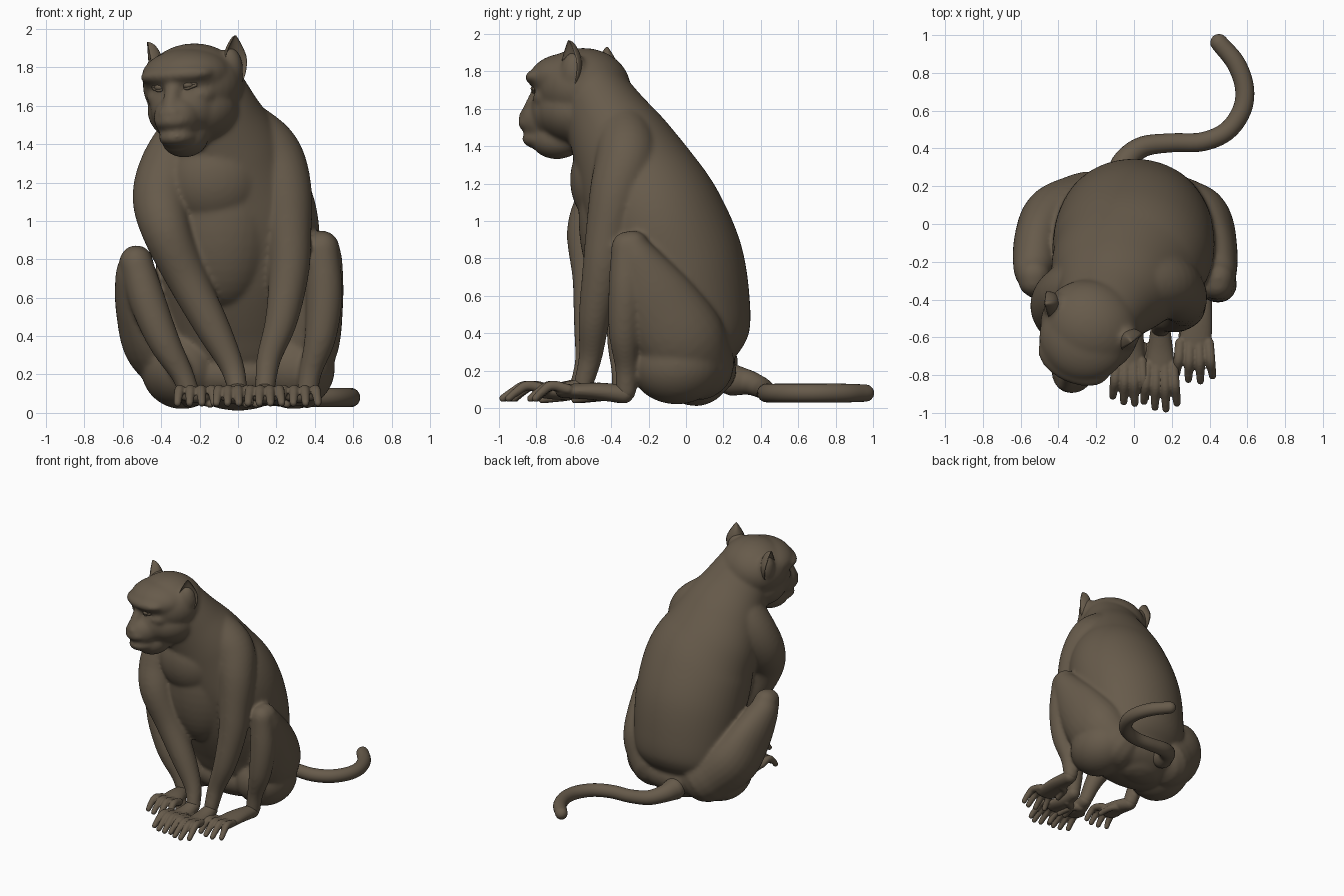
import bpy, bmesh, math
from mathutils import Vector, Matrix

cube = bpy.data.objects.get("Cube")
if cube:
    bpy.data.objects.remove(cube)

fur = bpy.data.materials.new("brown_fur")
fur.use_nodes = True
fur.diffuse_color = (0.135, 0.104, 0.07, 1)
fur.node_tree.nodes["Principled BSDF"].inputs["Base Color"].default_value = fur.diffuse_color


def finish(bm, name, voxel=0, smooth=6):
    """Turn a bmesh into a smooth object, optionally fused into one skin."""
    bmesh.ops.recalc_face_normals(bm, faces=bm.faces)
    mesh = bpy.data.meshes.new(name)
    bm.to_mesh(mesh)
    bm.free()
    mesh.materials.append(fur)
    for p in mesh.polygons:
        p.use_smooth = True
    ob = bpy.data.objects.new(name, mesh)
    bpy.context.collection.objects.link(ob)
    if voxel:
        rm = ob.modifiers.new("fuse", 'REMESH')
        rm.mode = 'VOXEL'
        rm.voxel_size = voxel
        rm.use_smooth_shade = True
        sm = ob.modifiers.new("soften", 'SMOOTH')
        sm.factor = 0.5
        sm.iterations = smooth
    return ob


def blob(bm, loc, radii, frame=Matrix()):
    m = frame @ Matrix.Translation(loc) @ Matrix.Diagonal((*radii, 1))
    return bmesh.ops.create_uvsphere(bm, u_segments=32, v_segments=20, radius=1, matrix=m)["verts"]


def tube(bm, pts, side=(1, 0, 0), sides=24, steps=5):
    """Loft ellipses (x, y, z, side radius, other radius) along a smooth path."""
    pts = [Vector(p if len(p) == 5 else (*p, p[3])) for p in pts]
    ext = [2 * pts[0] - pts[1]] + pts + [2 * pts[-1] - pts[-2]]
    path = []
    for i in range(1, len(ext) - 2):
        a, b, c, d = ext[i - 1:i + 3]
        for k in range(steps):
            t = k / steps
            path.append(0.5 * (2 * b + (c - a) * t + (2 * a - 5 * b + 4 * c - d) * t * t
                               + (3 * b - a - 3 * c + d) * t ** 3))
    path.append(pts[-1])
    rings = []
    for i, p in enumerate(path):
        lo, hi = path[max(i - 1, 0)], path[min(i + 1, len(path) - 1)]
        tan = (Vector(hi[:3]) - Vector(lo[:3])).normalized()
        rings.append((Vector(p[:3]), tan, p[3], p[4]))

    def dome(ring, sign):  # rounded end
        c, t, a, b = ring
        return [(c + t * sign * min(a, b) * math.sin(q), t, a * math.cos(q), b * math.cos(q))
                for q in (0.4, 0.8, 1.15, 1.45)]
    rings = dome(rings[0], -1)[::-1] + rings + dome(rings[-1], 1)
    loops = []
    for c, t, a, b in rings:
        s = Vector(side)
        s = (s - t * s.dot(t)).normalized()
        u = t.cross(s)
        loops.append([bm.verts.new(c + s * a * math.cos(q) + u * b * math.sin(q))
                      for q in (2 * math.pi * k / sides for k in range(sides))])
    for l0, l1 in zip(loops, loops[1:]):
        for k in range(sides):
            n = (k + 1) % sides
            bm.faces.new((l0[k], l0[n], l1[n], l1[k]))
    bm.faces.new(loops[0][::-1])
    bm.faces.new(loops[-1])


# Torso and neck, from seat to nape
body = bmesh.new()
tube(body, [(0, .05, .21, .29, .2), (0, .03, .32, .37, .3), (0, 0, .5, .4, .35),
            (0, -.07, .75, .425, .385), (-.01, -.16, 1.0, .425, .37), (-.06, -.25, 1.2, .385, .33),
            (-.1, -.335, 1.38, .33, .28), (-.15, -.42, 1.54, .27, .23), (-.2, -.49, 1.68, .235, .19)],
     sides=56, steps=8)
blob(body, (-.08, -.34, 1.02), (.28, .235, .48))        # belly
blob(body, (-.12, -.42, 1.22), (.26, .2, .26))          # chest
blob(body, (0, .0, .2), (.42, .27, .175))               # seat

# Shoulders running from the neck into the arms
tube(body, [(-.14, -.42, 1.56, .16), (.04, -.34, 1.46, .16), (.17, -.32, 1.34, .165), (.24, -.37, 1.16, .145),
            (.265, -.42, .93, .118), (.265, -.45, .73, .105), (.225, -.49, .48, .085),
            (.16, -.51, .28, .064), (.14, -.55, .12, .052)], side=(0, 1, 0))
tube(body, [(-.18, -.42, 1.52, .16), (-.28, -.36, 1.4, .16), (-.36, -.38, 1.26, .16), (-.4, -.44, 1.11, .15),
            (-.37, -.51, .94, .128), (-.265, -.5, .7, .108), (-.13, -.51, .44, .09),
            (-.035, -.53, .25, .065), (0, -.57, .12, .052)], side=(0, 1, 0))

# Thighs, buttocks and shins
tube(body, [(.22, .06, .24, .2, .2), (.34, -.03, .37, .19, .24), (.42, -.15, .58, .13, .2),
            (.44, -.25, .78, .105, .125), (.44, -.285, .86, .09, .09)])
tube(body, [(-.25, .08, .24, .2, .2), (-.41, -.01, .38, .195, .23), (-.5, -.11, .55, .14, .2),
            (-.53, -.23, .71, .11, .13), (-.53, -.27, .785, .09, .09)])
for sx in (-1, 1):
    blob(body, (sx * .29, -.05, .23), (.215, .25, .21))
tube(body, [(.44, -.315, .86, .085), (.45, -.32, .62, .095), (.43, -.33, .4, .083), (.38, -.32, .22, .06),
            (.36, -.32, .09, .055)])
tube(body, [(-.53, -.3, .785, .085), (-.47, -.32, .58, .095), (-.385, -.34, .37, .083), (-.29, -.34, .2, .06),
            (-.25, -.34, .09, .055)])

# Head, turned and slightly tilted
head = (Matrix.Translation((-.22, -.52, 1.68)) @ Matrix.Rotation(math.radians(-24), 4, 'Z')
        @ Matrix.Rotation(math.radians(-4), 4, 'Y'))
for loc, radii in [((0, -.03, .03), (.265, .25, .215)),      # skull
                   ((0, -.1, .08), (.24, .225, .14)),        # forehead
                   ((0, -.225, .08), (.205, .12, .06)),      # brow
                   ((0, -.05, -.1), (.24, .23, .18)),        # jaw
                   ((0, -.18, -.09), (.175, .135, .16)),     # face
                   ((0, -.25, -.14), (.125, .135, .12)),     # muzzle
                   ((0, -.285, -.16), (.11, .115, .06)),     # upper lip
                   ((0, -.26, -.245), (.1, .115, .055)),     # lower lip
                   ((0, -.18, -.25), (.12, .14, .1))]:       # chin
    blob(body, loc, radii, head)
ridge = [(0, -.26, .06, .045), (0, -.31, -.03, .042), (0, -.355, -.115, .04)]
tube(body, [(*(head @ Vector(p[:3])), p[3]) for p in ridge])  # nose
for sx in (-1, 1):
    blob(body, (sx * .027, -.368, -.12), (.028, .028, .024), head)   # nostril wing
    blob(body, (sx * .11, -.17, -.03), (.085, .1, .06), head)        # cheekbone
    blob(body, (sx * .21, 0, .1), (.06, .07, .11), head)             # ear root
finish(body, "body", voxel=.012, smooth=14)

# Eyes with lids
for sx, label in ((1, "left"), (-1, "right")):
    eye = bmesh.new()
    blob(eye, (sx * .08, -.268, .022), (.032, .034, .022), head)
    for lift in (-.017, .017):
        pts = [(sx * .08 + dx, -.29 + abs(dx) * .5, .022 + lift * (1 - abs(dx) / .05), .009)
               for dx in (-.04, -.02, 0, .02, .04)]
        tube(eye, [(*(head @ Vector(p[:3])), p[3]) for p in pts], side=(0, 0, 1), sides=10)
    finish(eye, label + "_eye")

    # Pointed cupped ear, opening outward and forward
    ear = bmesh.new()
    verts = blob(ear, (0, 0, 0), (1, 1, 1))
    place = (head @ Matrix.Diagonal((sx, 1, 1, 1)) @ Matrix.Translation((.245, -.01, .14))
             @ Matrix.Rotation(math.radians(-30), 4, 'Z') @ Matrix.Rotation(math.radians(4), 4, 'Y'))
    for v in verts:
        u, w, h = v.co
        taper = 1 - .65 * max(h, 0) ** 1.5
        v.co = place @ Vector((u * (.07 if u < 0 else -.03), w * .07 * taper, h * .13))
    finish(ear, label + "_ear")


def paw(name, heel, knuckle, reach, width, thumb):
    """A flat palm or sole with four arched digits and a thumb."""
    bm = bmesh.new()
    hx, hy, hz = heel
    kx, ky = knuckle
    tube(bm, [(hx, hy, hz, .052, .05), ((hx + kx) / 2, (hy + ky) / 2, .09, width * .42, .046),
              (kx, ky, .09, width * .5, .036)])
    for i in range(4):
        f = (i - 1.5) / 1.5
        x, long = kx + f * width * .42, reach * (1 - .2 * abs(f - .1))
        tube(bm, [(x, ky + .03, .1, .028), (x + f * .008, ky - long * .35, .12, .027),
                  (x + f * .016, ky - long * .68, .085, .023), (x + f * .02, ky - long + .02, .052, .02)], sides=12)
    tx = hx + thumb * width * .45
    my = (hy + ky) / 2
    tube(bm, [(hx, my + .04, .07, .03), (tx, my, .06, .026),
              (tx + thumb * .025, my - .1, .045, .02)], sides=12)
    finish(bm, name, voxel=.007, smooth=3)


paw("left_hand", (.14, -.55, .11), (.14, -.78), .23, .16, -1)
paw("right_hand", (0, -.58, .11), (-.025, -.76), .22, .16, 1)
paw("left_foot", (.36, -.33, .075), (.32, -.66), .2, .18, -1)
paw("right_foot", (-.25, -.35, .075), (-.22, -.58), .18, .18, 1)

# Tail, curling round on the ground
tail = bmesh.new()
tube(tail, [(-.07, .25, .15, .085), (-.04, .34, .135, .065), (.05, .41, .105, .055), (.2, .43, .085, .05),
            (.36, .435, .08, .05), (.49, .49, .08, .05), (.57, .6, .08, .05), (.585, .72, .08, .05),
            (.54, .85, .08, .05), (.45, .96, .08, .046)], side=(0, 0, 1))
finish(tail, "tail")
